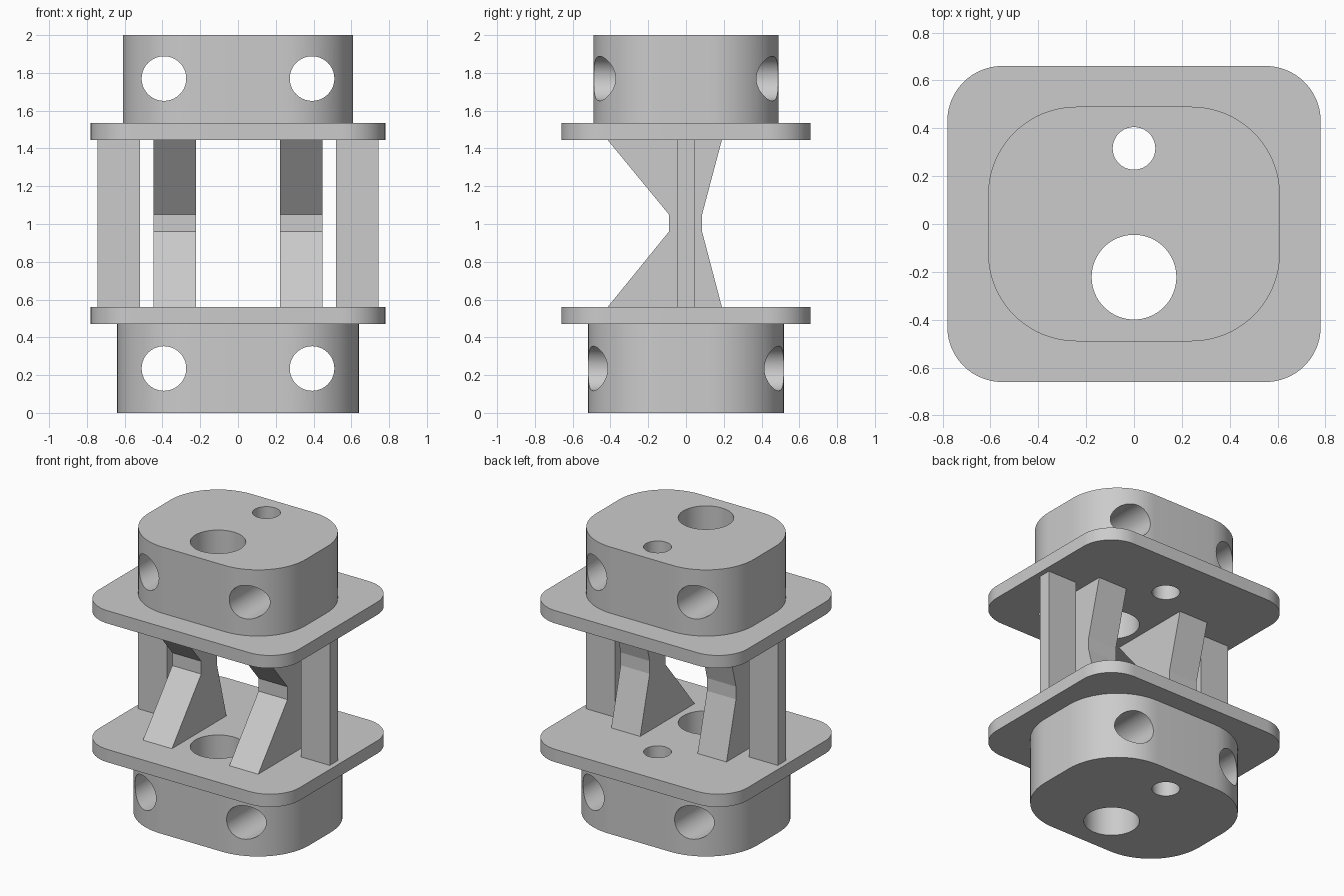
import bpy, bmesh, math
from mathutils import Matrix, Vector

cube = bpy.data.objects.get("Cube")
if cube:
    bpy.data.objects.remove(cube, do_unlink=True)

GREY = (0.6, 0.6, 0.6)
grey = bpy.data.materials.new("light_grey")
grey.use_nodes = True
grey.diffuse_color = (*GREY, 1)
grey.node_tree.nodes["Principled BSDF"].inputs["Base Color"].default_value = (*GREY, 1)

FLOOR, CEILING = 0.56, 1.445   # inner faces of the two plates
PLATE = 0.09                   # plate thickness
LOW, HIGH = FLOOR - PLATE, CEILING + PLATE


def prism(name, points, offset):
    """Extrude a closed outline along a vector."""
    bm = bmesh.new()
    face = bm.faces.new([bm.verts.new(p) for p in points])
    top = bmesh.ops.extrude_face_region(bm, geom=[face])["geom"]
    bmesh.ops.translate(bm, vec=offset, verts=[v for v in top if isinstance(v, bmesh.types.BMVert)])
    bmesh.ops.recalc_face_normals(bm, faces=bm.faces)
    mesh = bpy.data.meshes.new(name)
    bm.to_mesh(mesh)
    bm.free()
    mesh.materials.append(grey)
    obj = bpy.data.objects.new(name, mesh)
    bpy.context.collection.objects.link(obj)
    return obj


def rounded_slab(name, half_x, half_y, radius, bottom, top, steps=20):
    """Rectangle with round corners, raised from bottom to top."""
    points = []
    corners = [(1, 1), (-1, 1), (-1, -1), (1, -1)]
    for i, (sx, sy) in enumerate(corners):
        for k in range(steps + 1):
            a = (i + k / steps) * math.pi / 2
            points.append((sx * (half_x - radius) + radius * math.cos(a),
                           sy * (half_y - radius) + radius * math.sin(a), bottom))
    return prism(name, points, (0, 0, top - bottom))


def drill(obj, centre, radius, axis):
    """Cut a round hole right through a part along an axis."""
    turn = Vector((0, 0, 1)).rotation_difference(Vector(axis)).to_matrix().to_4x4()
    bm = bmesh.new()
    bmesh.ops.create_cone(bm, cap_ends=True, segments=64, radius1=radius, radius2=radius,
                          depth=6, matrix=Matrix.Translation(centre) @ turn)
    mesh = bpy.data.meshes.new("hole_cutter")
    bm.to_mesh(mesh)
    bm.free()
    mesh.materials.append(grey)
    cutter = bpy.data.objects.new("hole_cutter", mesh)
    cutter.hide_render = True
    bpy.context.collection.objects.link(cutter)
    mod = obj.modifiers.new("hole", "BOOLEAN")
    mod.operation, mod.solver, mod.object = "DIFFERENCE", "EXACT", cutter
    bpy.context.view_layer.objects.active = obj
    bpy.ops.object.modifier_apply(modifier=mod.name)
    bpy.data.objects.remove(cutter, do_unlink=True)


# End blocks and plates
lower_block = rounded_slab("lower_block", 0.64, 0.52, 0.4, 0, LOW)
upper_block = rounded_slab("upper_block", 0.61, 0.49, 0.37, HIGH, 2)
lower_plate = rounded_slab("lower_plate", 0.78, 0.66, 0.23, LOW, FLOOR)
upper_plate = rounded_slab("upper_plate", 0.78, 0.66, 0.23, CEILING, HIGH)

# Vertical bores through blocks and plates
for part in (lower_block, upper_block, lower_plate, upper_plate):
    drill(part, (0, -0.222, 1), 0.177, (0, 0, 1))
    drill(part, (0, 0.316, 1), 0.089, (0, 0, 1))

# Pairs of cross holes, front to back
for block, z in ((lower_block, 0.235), (upper_block, 1.77)):
    for side in (-1, 1):
        drill(block, (side * 0.392, 0, z), 0.118, (0, 1, 0))

for part in (lower_block, upper_block, lower_plate, upper_plate):
    bpy.ops.object.select_all(action="DESELECT")
    part.select_set(True)
    bpy.context.view_layer.objects.active = part
    bpy.ops.object.shade_smooth_by_angle(angle=math.radians(30))

# Waisted ribs and thin outer posts, one of each per side
rib_outline = [(-0.415, FLOOR), (0.19, FLOOR), (0.085, 0.96), (0.085, 1.05),
               (0.19, CEILING), (-0.415, CEILING), (-0.09, 1.05), (-0.09, 0.96)]
post_outline = [(-0.045, FLOOR), (0.045, FLOOR), (0.045, CEILING), (-0.045, CEILING)]
for label, side in (("left", 1), ("right", -1)):
    for kind, inner, outline in (("rib", 0.223, rib_outline), ("post", 0.52, post_outline)):
        prism(f"{label}_{kind}", [(side * inner, y, z) for y, z in outline], (side * 0.225, 0, 0))
